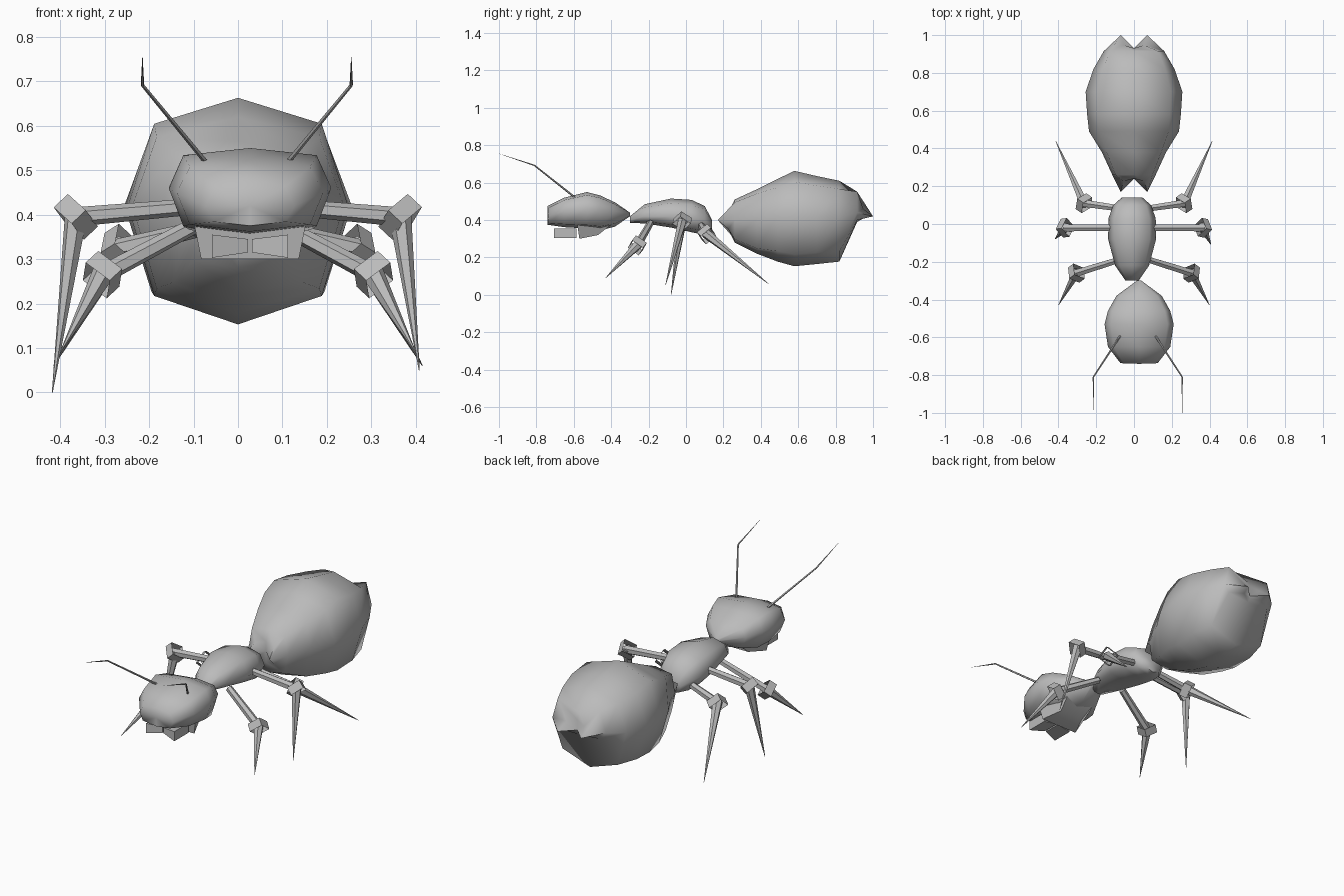
import bpy, bmesh, math
from mathutils import Vector, Matrix

cube = bpy.data.objects.get("Cube")
if cube:
    bpy.data.objects.remove(cube, do_unlink=True)

grey = bpy.data.materials.new("plain_grey")
grey.use_nodes = True
colour = (0.5, 0.5, 0.5, 1)
grey.diffuse_color = colour
grey.node_tree.nodes["Principled BSDF"].inputs["Base Color"].default_value = colour


def finish(name, bm, angle=50):
    bmesh.ops.recalc_face_normals(bm, faces=bm.faces[:])
    mesh = bpy.data.meshes.new(name)
    bm.to_mesh(mesh)
    bm.free()
    mesh.materials.append(grey)
    obj = bpy.data.objects.new(name, mesh)
    bpy.context.collection.objects.link(obj)
    bpy.ops.object.select_all(action="DESELECT")
    obj.select_set(True)
    bpy.context.view_layer.objects.active = obj
    bpy.ops.object.shade_smooth_by_angle(angle=math.radians(angle))
    return obj


def body(name, cx, stations, front_notch=0, back_notch=0, dip=0):
    """Loft eight-sided rings: (y, half width, top, middle, bottom, squareness)."""
    bm = bmesh.new()
    rings = []
    last = len(stations) - 1
    for i, (y, w, top, mid, low, square) in enumerate(stations):
        dent = front_notch if i == 0 else -back_notch if i == last else 0
        ring = []
        for k in range(8):
            a = k * math.pi / 4
            c, s = math.cos(a), math.sin(a)
            if k % 2:
                c, s = math.copysign(square, c), math.copysign(square, s)
            h = top - mid if s > 0 else mid - low
            ring.append(bm.verts.new((cx + w * c, y + dent * abs(s), mid + h * s)))
        # Cleft along the top of the rear end
        if i == last - 1:
            ring[2].co.z -= dip
        rings.append(ring)
    for r, q in zip(rings, rings[1:]):
        for k in range(8):
            n = (k + 1) % 8
            bm.faces.new((r[k], r[n], q[n], q[k]))
    # End caps sink to a centre point so that the ends can be notched
    for ring, st, dent in ((rings[0], stations[0], front_notch),
                           (rings[-1], stations[-1], -back_notch)):
        centre = bm.verts.new((cx, st[0] + dent, st[3]))
        for k in range(8):
            bm.faces.new((ring[k], ring[(k + 1) % 8], centre))
    return finish(name, bm, 75)


def rod(bm, a, b, r1, r2, sides=6, caps=True):
    a, b = Vector(a), Vector(b)
    d = b - a
    m = Matrix.Translation((a + b) / 2) @ d.to_track_quat("Z", "Y").to_matrix().to_4x4()
    bmesh.ops.create_cone(bm, cap_ends=caps, segments=sides, radius1=r1,
                          radius2=r2, depth=d.length, matrix=m)


# Body sections
body("abdomen", 0, [
    (0.17, 0.07, 0.45, 0.40, 0.34, 0.8),
    (0.26, 0.115, 0.51, 0.40, 0.28, 0.85),
    (0.38, 0.17, 0.565, 0.41, 0.22, 0.85),
    (0.49, 0.238, 0.62, 0.42, 0.178, 0.77),
    (0.58, 0.248, 0.663, 0.42, 0.153, 0.76),
    (0.70, 0.256, 0.635, 0.42, 0.165, 0.76),
    (0.82, 0.215, 0.61, 0.42, 0.178, 0.77),
    (0.915, 0.16, 0.58, 0.44, 0.39, 0.8),
    (1.00, 0.07, 0.475, 0.42, 0.405, 0.75)],
    front_notch=0.07, back_notch=0.07, dip=0.07)
body("thorax", -0.01, [
    (-0.30, 0.035, 0.42, 0.40, 0.385, 0.72),
    (-0.22, 0.09, 0.485, 0.42, 0.382, 0.74),
    (-0.08, 0.127, 0.515, 0.42, 0.36, 0.74),
    (0.03, 0.125, 0.508, 0.41, 0.335, 0.74),
    (0.10, 0.10, 0.475, 0.40, 0.32, 0.74),
    (0.14, 0.055, 0.40, 0.37, 0.32, 0.72)])
body("head", 0.027, [
    (-0.735, 0.10, 0.475, 0.42, 0.375, 0.8),
    (-0.65, 0.165, 0.52, 0.45, 0.362, 0.82),
    (-0.53, 0.183, 0.55, 0.46, 0.355, 0.82),
    (-0.46, 0.165, 0.532, 0.46, 0.345, 0.82),
    (-0.38, 0.12, 0.495, 0.445, 0.365, 0.8),
    (-0.30, 0.012, 0.44, 0.43, 0.42, 0.72)], front_notch=-0.005)

# Throat under the head, narrowing to the back and flaring at the front corners
bm = bmesh.new()
bmesh.ops.create_cube(bm, size=1)
for v in bm.verts:
    low, front = v.co.z < 0, v.co.y < 0
    width = (0.11 if low else 0.13) if front else (0.07 if low else 0.09)
    v.co.x = 0.027 + math.copysign(width, v.co.x)
    v.co.y = (-0.57 if low else -0.585) if front else (-0.47 if low else -0.37)
    v.co.z = (0.30 if front else 0.32) if low else 0.40
finish("throat", bm, 60)

# Pair of flat jaws, wider at the outer ends
for side, label in ((1, "left"), (-1, "right")):
    bm = bmesh.new()
    bmesh.ops.create_cube(bm, size=1)
    for v in bm.verts:
        outer, front, up = v.co.x > 0, v.co.y < 0, v.co.z > 0
        v.co.x = 0.027 + side * (0.085 if outer else 0.004)
        v.co.y = (-0.705 if outer else -0.68) if front else -0.585
        v.co.z = (0.355 if outer else 0.345) if up else (0.303 if outer else 0.315)
    finish(label + "_jaw", bm, 30)

# Bent antennae
for side, label in ((1, "left"), (-1, "right")):
    base, elbow, tip = [(0.02 + side * x, y, z) for x, y, z in
                        ((0.085, -0.58, 0.51), (0.235, -0.81, 0.692), (0.235, -1.0, 0.755))]
    bm = bmesh.new()
    rod(bm, base, elbow, 0.006, 0.004, 5)
    rod(bm, elbow, tip, 0.004, 0.0005, 5)
    finish(label + "_antenna", bm)

# Legs: thigh, cuff around the knee, spike-like shin
legs = {
    "front": ((0.08, -0.19, 0.385), (0.305, -0.26, 0.265), (0.40, -0.43, 0.09)),
    "middle": ((0.08, -0.02, 0.42), (0.365, -0.02, 0.395), (0.418, -0.08, 0.0)),
    "back": ((0.06, 0.08, 0.375), (0.265, 0.11, 0.325), (0.415, 0.44, 0.06)),
}
for name, points in legs.items():
    for side, label in ((1, "left"), (-1, "right")):
        hip, knee, tip = [Vector((p[0] * side, p[1], p[2])) for p in points]
        if name == "middle" and side > 0:
            tip += Vector((-0.01, -0.03, 0.05))
        thigh, shin = (knee - hip).normalized(), (tip - knee).normalized()
        bm = bmesh.new()
        rod(bm, hip, knee + thigh * 0.01, 0.018, 0.022)
        rod(bm, knee - shin * 0.01, tip, 0.026, 0.001)
        axis = (thigh + shin).normalized() * 0.022
        rod(bm, knee - axis, knee + axis, 0.05, 0.05, 4, caps=False)
        finish(f"{label}_{name}_leg", bm)
